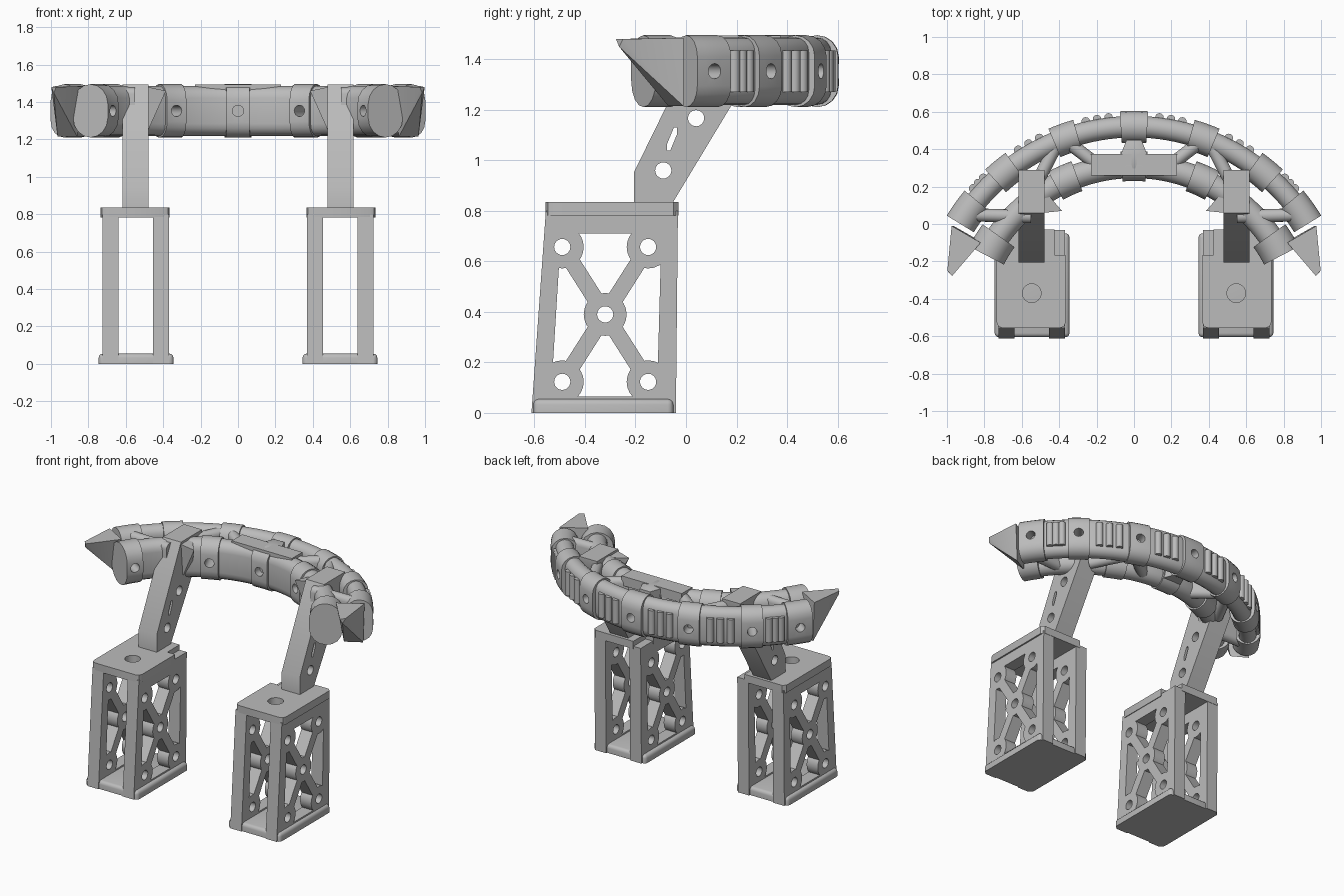
import bpy, bmesh, math
from mathutils import Vector, Matrix

if "Cube" in bpy.data.objects:
    bpy.data.objects.remove(bpy.data.objects["Cube"], do_unlink=True)

grey = bpy.data.materials.new("plain_grey")
grey.use_nodes = True
grey.diffuse_color = (0.5, 0.5, 0.5, 1)
grey.node_tree.nodes["Principled BSDF"].inputs["Base Color"].default_value = (0.5, 0.5, 0.5, 1)
parts = []
MID = 1.353

def finish(name, bm, keep=True):
    bmesh.ops.recalc_face_normals(bm, faces=bm.faces)
    mesh = bpy.data.meshes.new(name)
    bm.to_mesh(mesh)
    bm.free()
    mesh.materials.append(grey)
    obj = bpy.data.objects.new(name, mesh)
    bpy.context.collection.objects.link(obj)
    if keep:
        parts.append(obj)
    else:
        obj.hide_render = True
    return obj

def loft(name, rings, keep=True):
    bm = bmesh.new()
    loops = [[bm.verts.new(p) for p in ring] for ring in rings]
    n = len(loops[0])
    for a, b in zip(loops, loops[1:]):
        for i in range(n):
            bm.faces.new((a[i], a[(i + 1) % n], b[(i + 1) % n], b[i]))
    bm.faces.new(loops[0])
    bm.faces.new(loops[-1])
    return finish(name, bm, keep)

def prism_x(name, pts, a, b, keep=True):
    return loft(name, [[(x, y, z) for y, z in pts] for x in (a, b)], keep)

def prism_z(name, pts, a, b):
    return loft(name, [[(x, y, z) for x, y in pts] for z in (a, b)])

def hull(name, pts):
    bm = bmesh.new()
    for p in pts:
        bm.verts.new(p)
    bmesh.ops.convex_hull(bm, input=bm.verts)
    return finish(name, bm)

def rod(name, centre, direction, radius, length, keep=False):
    bm = bmesh.new()
    turn = Vector(direction).to_track_quat('Z', 'Y').to_matrix().to_4x4()
    bmesh.ops.create_cone(bm, cap_ends=True, segments=24, radius1=radius, radius2=radius,
                          depth=length, matrix=Matrix.Translation(centre) @ turn)
    return finish(name, bm, keep)

def cut(obj, cutters):
    for c in cutters:
        mod = obj.modifiers.new("cut", 'BOOLEAN')
        mod.operation, mod.solver, mod.object = 'DIFFERENCE', 'EXACT', c
    deps = bpy.context.evaluated_depsgraph_get()
    mesh = bpy.data.meshes.new_from_object(obj.evaluated_get(deps))
    obj.modifiers.clear()
    obj.data = mesh

def discard(objs):
    for o in objs:
        bpy.data.objects.remove(o, do_unlink=True)

def stadium(centre, side, w, h):
    r, ring = w / 2, []
    for i in range(18):
        a = math.pi * (i % 9) / 8 + (math.pi if i > 8 else 0)
        lift = (h / 2 - r) * (1 if i < 9 else -1)
        ring.append(Vector(centre) + Vector(side) * r * math.cos(a) + Vector((0, 0, lift + r * math.sin(a))))
    return ring

def out(t):
    return Vector((math.sin(t), math.cos(t), 0))

def on_arc(R, cy, t):
    return out(t) * R + Vector((0, cy, MID))

def arc_piece(name, R, cy, t0, t1, w, h, steps):
    angles = [t0 + (t1 - t0) * i / steps for i in range(steps + 1)]
    return loft(name, [stadium(on_arc(R, cy, t), out(t), w, h) for t in angles])

# Curved rails with pierced collars: radius, centre y, tube width, end angle, collars
rails = {
    "outer_rail": (1.09, -.57, .115, 1.0, [(0, .065, .17), (.341, .06, .165), (.686, .06, .165), (.95, .07, .17)]),
    "inner_rail": (.89, -.58, .13, 1.07, [(0, .075, .16), (.42, .07, .17), (1.02, .07, .21)]),
}
for name, (R, cy, w, end, collars) in rails.items():
    rail = arc_piece(name, R, cy, -end, end, w, .267, 48)
    holes = []
    for t, half, cw in collars + [(-t, half, cw) for t, half, cw in collars[1:]]:
        collar = arc_piece(name + "_collar", R, cy, t - half, t + half, cw, .285, 4)
        holes.append(rod("hole", on_arc(R, cy, t), out(t), .03, .4))
        cut(collar, holes[-1:])
    cut(rail, holes)
    discard(holes)

# Upright grip ribs on the back of the outer rail
R, cy, w, end, collars = rails["outer_rail"]
for (a, ha, _), (b, hb, _) in zip(collars, collars[1:]):
    for k in (1, 2, 3):
        t = (a + ha) + (b - hb - a - ha) * k / 4
        for s in (1, -1):
            rod("grip_rib", on_arc(R + w / 2, cy, s * t), (0, 0, 1), .023, .165, True)

# Struts between the rails
for s in (1, -1):
    for p, q in (((.9, .05), (.55, .04)), ((.53, .2), (.4, .45)), ((.37, .45), (.2, .32))):
        a, b = Vector((s * p[0], p[1], MID)), Vector((s * q[0], q[1], MID))
        d = (b - a).normalized()
        side = Vector((-d.y, d.x, 0))
        loft("rail_strut", [stadium(a, side, .07, .25), stadium(b, side, .07, .25)])

# Centre top plate and ridge block
prism_z("centre_plate", [(-.23, .26), (.23, .26), (.23, .375), (-.23, .375)], 1.43, 1.495)
outline = ((-.04, .28), (.04, .28), (.075, .36), (.04, .45), (-.04, .45), (-.075, .36))
hull("centre_block", [(x, y, z) for x, y in outline for z in (1.25, 1.485)] + [(0, .3, 1.497), (0, .43, 1.497)])

# Pierced truss panel, made once and copied
window = prism_x("window_cutter", [(-.535, .065), (-.115, .065), (-.097, .71), (-.495, .71)], -.1, .1, False)
corners = [(-.49, .657), (-.15, .123), (-.49, .123), (-.15, .657)]
centres = corners + [(-.32, .39)]
solids = [rod("boss", (0, y, z), (1, 0, 0), .085, .3) for y, z in centres]
for p, q in (corners[:2], corners[2:]):
    a, b = Vector(p), Vector(q)
    d = (b - a).normalized()
    n = Vector((-d.y, d.x)) * .032
    solids.append(prism_x("brace", [a + n, b + n, b - n, a - n], -.15, .15, False))
cut(window, solids)
panel = prism_x("side_panel", [(-.612, 0), (-.04, 0), (-.032, .8), (-.555, .8)], -.0425, .0425)
bores = [rod("bore", (0, y, z), (1, 0, 0), .032, .4) for y, z in centres]
cut(panel, [window] + bores)
discard(solids + bores + [window])
panel.location.x = -.682
for x in (-.412, .412, .682):
    twin = panel.copy()
    twin.location.x = x
    bpy.context.collection.objects.link(twin)
    parts.append(twin)

for s in (1, -1):
    # Foot plate with rounded upper edges
    foot = prism_z("foot_plate", [(s * x, y) for x, y in ((.345, -.605), (.745, -.605), (.745, -.05), (.345, -.05))], 0, .055)
    bm = bmesh.new()
    bm.from_mesh(foot.data)
    edges = [e for e in bm.edges if max(v.co.z for v in e.verts) > .03]
    bmesh.ops.bevel(bm, geom=edges, offset=.022, segments=3, profile=.5, affect='EDGES')
    bm.to_mesh(foot.data)
    bm.free()

    # Cap plate with a notched rear corner and a round hole
    cap = prism_z("cap_plate", [(s * x, y) for x, y in (
        (.365, -.525), (.374, -.547), (.395, -.556), (.705, -.556), (.726, -.547), (.735, -.525),
        (.735, -.05), (.715, -.03), (.425, -.03), (.425, -.165), (.365, -.165))], .782, .835)
    hole = rod("hole", (s * .547, -.37, .8), (0, 0, 1), .05, .2)
    cut(cap, [hole])
    discard([hole])

    # Leaning support arm with two bores and a slot
    arm = prism_x("support_arm", [(-.205, .82), (-.205, .955), (.06, 1.495), (.29, 1.495), (.29, 1.4), (-.06, .82)],
                  s * .478, s * .617)
    cutters = [rod("bore", (s * .55, y, z), (1, 0, 0), .032, .4) for y, z in ((-.09, .96), (.04, 1.167))]
    slot = [(-.075, 1.04), (-.062, 1.04), (-.035, 1.105), (-.035, 1.13), (-.048, 1.13), (-.075, 1.065)]
    cutters.append(prism_x("slot", slot, s * .4, s * .7, False))
    cut(arm, cutters)
    discard(cutters)

    # Gusset beside the arm top
    hull("arm_gusset", [(s * x, y, z) for x, y, z in (
        (.48, .06, 1.48), (.48, .18, 1.48), (.385, .07, 1.46), (.48, .08, 1.25), (.48, .18, 1.25))])

    # Pointed end tip
    hull("end_tip", [(s * x, y, z) for x, y, z in (
        (.975, -.01, 1.485), (.82, -.1, 1.485), (.965, -.01, 1.215), (.86, -.07, 1.215),
        (.998, -.25, 1.48), (.972, -.277, 1.48), (.985, -.265, 1.45))])

# Smooth the round surfaces and keep the edges sharp
bpy.ops.object.select_all(action='DESELECT')
for o in parts:
    o.select_set(True)
bpy.context.view_layer.objects.active = parts[0]
bpy.ops.object.shade_smooth_by_angle(angle=math.radians(35))
